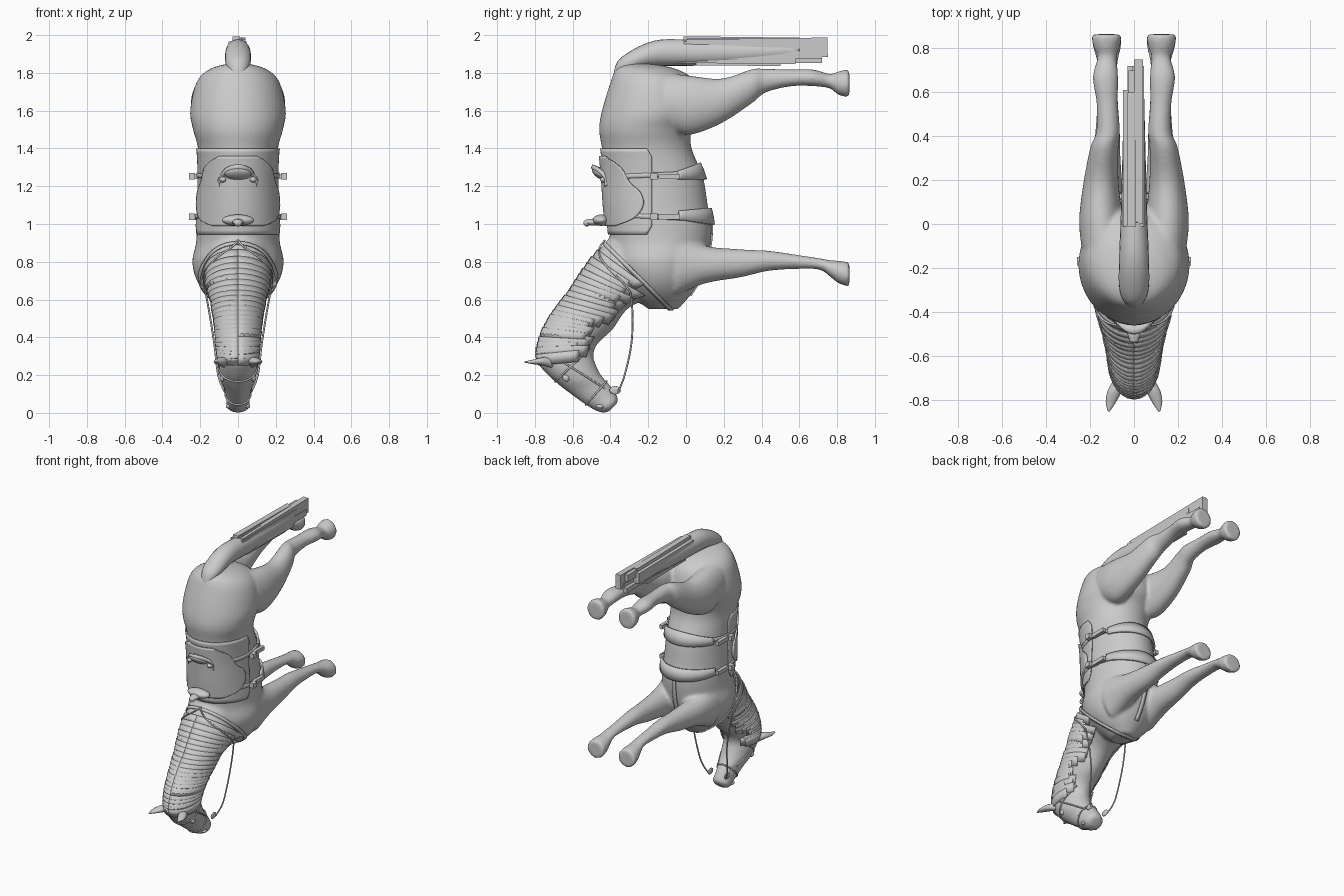
import bpy, bmesh, math, random
from mathutils import Vector
from mathutils.bvhtree import BVHTree

if "Cube" in bpy.data.objects:
    bpy.data.objects.remove(bpy.data.objects["Cube"])

random.seed(4)
grey = bpy.data.materials.new("plain grey")
grey.diffuse_color = (0.6, 0.6, 0.6, 1)
grey.use_nodes = True
grey.node_tree.nodes["Principled BSDF"].inputs["Base Color"].default_value = grey.diffuse_color


def finish(bm, name, smooth=True):
    bmesh.ops.recalc_face_normals(bm, faces=bm.faces[:])
    me = bpy.data.meshes.new(name)
    bm.to_mesh(me)
    bm.free()
    ob = bpy.data.objects.new(name, me)
    bpy.context.collection.objects.link(ob)
    me.materials.append(grey)
    for p in me.polygons:
        p.use_smooth = smooth
    return ob


def resample(rows, steps):
    """Catmull-Rom through rows of numbers."""
    out = []
    for i in range(len(rows) - 1):
        p = [rows[max(0, min(len(rows) - 1, i + k))] for k in (-1, 0, 1, 2)]
        for s in range(steps):
            t = s / steps
            out.append([0.5 * (2 * b + (c - a) * t + (2 * a - 5 * b + 4 * c - d) * t * t
                               + (3 * b - a - 3 * c + d) * t ** 3) for a, b, c, d in zip(*p)])
    return out + [list(rows[-1])]


def loft(bm, rows, steps=6, n=48, side=1):
    """rows: (y, z) of one edge, (y, z) of the opposite edge, centre x, half width."""
    rings = []
    for ay, az, by, bz, cx, hw in resample(rows, steps):
        a, b = Vector((0, ay, az)), Vector((0, by, bz))
        c, d = (a + b) / 2 + Vector((cx * side, 0, 0)), (a - b) / 2
        rings.append([bm.verts.new(c + d * math.cos(2 * math.pi * k / n)
                                   + Vector((hw * math.sin(2 * math.pi * k / n), 0, 0)))
                      for k in range(n)])
    for r, q in zip(rings, rings[1:]):
        for k in range(n):
            bm.faces.new((r[k], r[k - 1], q[k - 1], q[k]))
    bm.faces.new(rings[0])
    bm.faces.new(rings[-1][::-1])


# Torso, neck with head, and four legs, fused into one skin
torso = [(1.85, -.32, -.2, .05), (1.82, -.37, -.05, .15), (1.75, -.40, .05, .22), (1.6, -.445, .08, .253),
         (1.5, -.46, .03, .238), (1.4, -.445, .03, .212), (1.25, -.43, .09, .205), (1.1, -.42, .115, .21),
         (1.0, -.41, .135, .217), (.9, -.40, .13, .222), (.8, -.40, .11, .242), (.7, -.36, .07, .218),
         (.62, -.29, .02, .16), (.55, -.2, -.04, .07)]
neck = [(-.36, .98, -.05, .62, .19), (-.51, .80, -.20, .60, .17), (-.61, .65, -.31, .55, .14),
        (-.71, .52, -.39, .44, .12), (-.77, .40, -.465, .37, .11), (-.787, .28, -.49, .31, .10),
        (-.745, .215, -.48, .26, .10), (-.68, .155, -.45, .20, .092), (-.61, .10, -.41, .155, .072),
        (-.51, .03, -.38, .115, .062), (-.45, .002, -.36, .075, .062), (-.41, .005, -.365, .05, .035)]
hind = [(-.10, 1.50, 1.80, .13, .11), (.02, 1.472, 1.785, .15, .10), (.19, 1.535, 1.77, .15, .08),
        (.35, 1.64, 1.82, .135, .064), (.42, 1.695, 1.822, .118, .054), (.55, 1.728, 1.818, .122, .049),
        (.67, 1.73, 1.818, .13, .058), (.76, 1.718, 1.795, .123, .044), (.80, 1.688, 1.805, .125, .058),
        (.835, 1.675, 1.815, .125, .066), (.865, 1.672, 1.815, .125, .067)]
fore = [(-.05, .62, .95, .13, .10), (.10, .685, .885, .13, .084), (.29, .718, .866, .125, .064),
        (.44, .752, .858, .12, .055), (.60, .762, .835, .12, .045), (.71, .757, .818, .12, .044),
        (.77, .715, .808, .122, .054), (.81, .685, .805, .123, .064), (.865, .668, .797, .125, .067)]
bm = bmesh.new()
loft(bm, [(a, z, b, z, 0, w) for z, a, b, w in torso])
loft(bm, [(a, b, c, d, 0, w) for a, b, c, d, w in neck])
for leg in (hind, fore):
    for side in (1, -1):
        loft(bm, [(y, lo, y, hi, x, w) for y, lo, hi, x, w in leg], side=side)
body = finish(bm, "body")
m = body.modifiers.new("fuse", 'REMESH')
m.mode, m.voxel_size, m.use_smooth_shade = 'VOXEL', 0.011, True
m = body.modifiers.new("soften", 'SMOOTH')
m.factor, m.iterations = 0.5, 5
deps = bpy.context.evaluated_depsgraph_get()
skin = BVHTree.FromObject(body, deps)


def hug(origin, direction, gap, reach=0.8):
    """Point just outside the skin, found by looking back from reach towards the origin."""
    d = Vector(direction).normalized()
    hit = skin.ray_cast(Vector(origin) + d * reach, -d)[0]
    return (hit if hit else Vector(origin)) + d * gap


def sheet(name, grid, thick=0.01, bm=None):
    """Cloth or leather made from rows of points."""
    own = bm is None
    bm = bm or bmesh.new()
    v = [[bm.verts.new(p) for p in row] for row in grid]
    for r, q in zip(v, v[1:]):
        for k in range(1, len(r)):
            bm.faces.new((r[k - 1], r[k], q[k], q[k - 1]))
    if own:
        return solid(finish(bm, name), thick)


def solid(ob, thick):
    s = ob.modifiers.new("thickness", 'SOLIDIFY')
    s.thickness, s.offset = thick, 0
    return ob


def around(z, span, gap, n=40, tilt=0.0):
    """Points round the trunk, centred on the back."""
    out = []
    for k in range(n + 1):
        a = span * (2 * k / n - 1)
        out.append(hug((0, -.16, z + tilt * (1 - math.cos(a))), (math.sin(a), -math.cos(a), 0), gap))
    return out


def tube(name, pts, r):
    cu = bpy.data.curves.new(name, 'CURVE')
    cu.dimensions, cu.bevel_depth, cu.bevel_resolution = '3D', r, 2
    sp = cu.splines.new('POLY')
    sp.points.add(len(pts) - 1)
    for q, p in zip(sp.points, pts):
        q.co = (*p, 1)
    ob = bpy.data.objects.new(name, cu)
    bpy.context.collection.objects.link(ob)
    cu.materials.append(grey)


def ball(name, loc, scale, rot=0.0):
    bpy.ops.mesh.primitive_uv_sphere_add(segments=20, ring_count=12, radius=1, location=loc, rotation=(rot, 0, 0))
    ob = bpy.context.object
    ob.name, ob.scale = name, scale
    ob.data.materials.append(grey)
    bpy.ops.object.shade_smooth()


def block(name, loc, scale, rot=(0, 0, 0)):
    bpy.ops.mesh.primitive_cube_add(size=2, location=loc, rotation=rot)
    ob = bpy.context.object
    ob.name, ob.scale = name, scale
    ob.data.materials.append(grey)


# Saddle pad with rounded corners, saddle flap and cinches
pad = [(.945 + .455 * i / 20, 1.36 + .12 * min(1, i / 2, (20 - i) / 2)) for i in range(21)]
sheet("saddle_pad", [around(z, s, .006) for z, s in pad], .008)
flap = [(.99, .55), (1.03, 1.05), (1.1, 1.28), (1.17, 1.2), (1.22, .95), (1.3, .75), (1.36, .35)]
sheet("saddle_flap", [around(z, s, .016) for z, s in resample(flap, 3)], .012)
for name, z, w, tilt, rise in (("rear_cinch", 1.25, .012, .01, .03), ("front_cinch", 1.05, .012, -.012, -.01)):
    sheet(name, [around(z + d, math.pi, .01, 56, tilt) for d in (-w, 0, w)], .01)
    # wide belly pad, tapering towards the buckles
    angles = [.085 * k for k in range(-15, 16)]
    sheet(name + "_belly_pad", [[hug((0, -.1, z + rise * math.cos(a) + s * (.014 + .03 * math.cos(a))),
                                     (math.sin(a), math.cos(a), 0), .012) for a in angles]
                                for s in (-1, 0, 1)], .014)

# Cantle, pommel and horn
cantle = []
for i in range(5):
    t = i / 4
    cantle.append([Vector((.10 * math.sin(a), -.42 - .08 * t * math.cos(a) ** 2, 1.2 + .075 * math.cos(a) + .03 * t))
                   for a in [math.pi * (k / 16 - .5) for k in range(17)]])
sheet("cantle", cantle, .022)
ball("cantle_lip", (0, -.455, 1.265), (.07, .05, .024), -.6)
ball("pommel", (0, -.45, 1.02), (.085, .045, .03))
ball("horn_neck", (0, -.49, 1.01), (.03, .05, .018))
ball("horn_cap", (0, -.525, 1.005), (.022, .018, .018))
for side in (1, -1):
    ball("cantle_knob", (side * .08, -.435, 1.235), (.018, .02, .015))
    for z in (1.252, 1.038):
        block("buckle", (side * .226, -.09, z), (.012, .055, .014))
        block("buckle_tongue", (side * .243, -.17, z), (.016, .02, .017))

# Breast collar round the base of the neck, with a strap back to the cinch
collar = []
for d in (-.01, .01):
    row = []
    for k in range(49):
        a = 2 * math.pi * k / 48
        o = Vector((0, -.27 + d * .7, .735 + d * .7))
        row.append(hug(o, (math.sin(a), -.68 * math.cos(a), .68 * math.cos(a)), .005, .45))
    collar.append(row)
sheet("breast_collar", collar, .008)
sheet("chest_strap", [[hug((x, -.1, .62 + .021 * k), (0, 1, 0), .005, .5) for k in range(21)]
                      for x in (-.014, .014)], .008)

# Mane: ragged locks folded over the crest on both sides
bm = bmesh.new()
for ay, az, by, bz, hw in resample(neck[:6], 5)[4:]:
    a, b = Vector((0, ay, az)), Vector((0, by, bz))
    c, d = (a + b) / 2, (a - b).normalized()
    along = Vector((0, d.z, -d.y))
    for side in (1, -1):
        reach, gap = random.uniform(1.9, 2.6), random.uniform(.003, .007)
        rows = [[hug(c + along * e, d * math.cos(t) + Vector((side * math.sin(t), 0, 0)), gap + .006 * (e > 0), .3)
                 for t in [reach * k / 12 for k in range(13)]] for e in (-.03, .03)]
        sheet("mane", rows, bm=bm)
solid(finish(bm, "mane"), .004)

# Tail: a rounded dock that runs into long flat locks
bm = bmesh.new()
loft(bm, [(-.385, 1.79, -.36, 1.77, 0, .03), (-.345, 1.88, -.25, 1.82, 0, .066), (-.17, 1.97, -.16, 1.835, 0, .068),
          (.05, 1.975, .05, 1.838, 0, .06), (.35, 1.97, .35, 1.85, 0, .052), (.60, 1.965, .60, 1.875, 0, .046)],
     5, 20)
finish(bm, "tail_core")
locks = [(-.003, 1.925, .048, .038, .61), (-.003, 1.955, .022, .025, .70), (.02, 1.93, .02, .052, .75),
         (-.015, 1.875, .014, .018, .72), (.03, 1.865, .014, .015, .58), (0, 1.85, .035, .012, .50),
         (-.01, 1.978, .02, .012, .60), (.02, 1.895, .026, .022, .72)]
for x, z, hx, hz, end in locks:
    start = random.uniform(-.05, .08)
    block("tail_lock", (x, (start + end) / 2, z), (hx, (end - start) / 2, hz), (random.uniform(-.015, .015), 0, 0))

# Ears, eyes, nostrils, bit rings, reins and bridle
for side in (1, -1):
    bm = bmesh.new()
    loft(bm, [(-.70, .29, -.70, .235, .06, .025), (-.755, .295, -.755, .25, .085, .033),
              (-.81, .282, -.81, .258, .105, .024), (-.855, .272, -.855, .266, .115, .004)], 4, 12, side)
    finish(bm, "ear")
    ball("eye", (side * .083, -.635, .185), (.014, .018, .02), .6)
    ball("nostril", (side * .05, -.455, .035), (.014, .022, .012))
    ball("bit_ring", (side * .066, -.375, .12), (.008, .03, .022))
    rein = resample([(.07, -.36, .11), (.105, -.325, .20), (.125, -.29, .36), (.15, -.283, .52),
                     (.172, -.295, .64)], 6)
    rein = [(side * x, y, z) for x, y, z in rein]
    rein += [hug((0, -.30 - .012 * k, .66 + .025 * k), (side * math.cos(.14 * k), -math.sin(.14 * k),
                                                       math.sin(.14 * k) * .4), .012, .4) for k in range(1, 11)]
    tube("rein", rein, .005)
    cheek = [hug((0, -.70 + .27 * t, .30 - .17 * t), (side, 0, 0), .002, .3) for t in [k / 10 for k in range(11)]]
    tube("cheek_strap", cheek, .005)
for name, o, u in (("brow_band", (0, -.62, .235), (0, -.72, -.69)), ("nose_band", (0, -.48, .10), (0, -.66, -.75))):
    u = Vector(u)
    tube(name, [hug(o, u * math.cos(a) + Vector((math.sin(a), 0, 0)), .002, .17)
                for a in [math.pi * k / 16 for k in range(-16, 17)]], .005)
